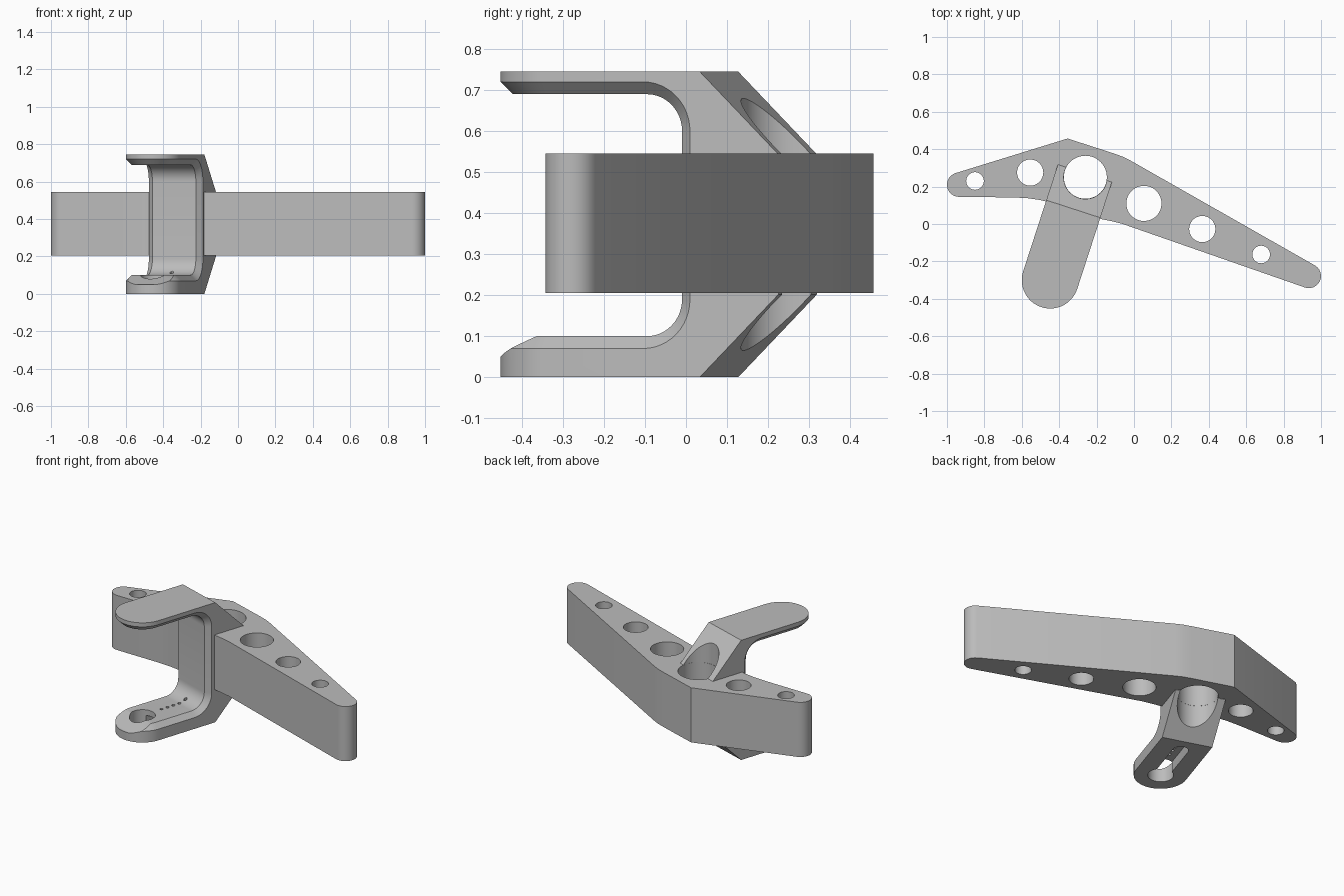
import bpy, bmesh
from math import sin, cos, radians

if "Cube" in bpy.data.objects:
    bpy.data.objects.remove(bpy.data.objects["Cube"])

grey = bpy.data.materials.new("plain grey")
grey.use_nodes = True
grey.diffuse_color = (0.5, 0.5, 0.5, 1)
grey.node_tree.nodes["Principled BSDF"].inputs["Base Color"].default_value = (0.5, 0.5, 0.5, 1)


def arc(cx, cy, r, start, end, n=12):
    angles = [radians(start + (end - start) * i / n) for i in range(n + 1)]
    return [(cx + r * cos(a), cy + r * sin(a)) for a in angles]


def prism(name, outline, lo, hi, sideways=False):
    """Extrude an outline along z, or a (y, z) outline along x when sideways."""
    bm = bmesh.new()
    place = (lambda p: (lo, p[0], p[1])) if sideways else (lambda p: (p[0], p[1], lo))
    face = bm.faces.new([bm.verts.new(place(p)) for p in outline])
    new = bmesh.ops.extrude_face_region(bm, geom=[face])["geom"]
    shift = (hi - lo, 0, 0) if sideways else (0, 0, hi - lo)
    bmesh.ops.translate(bm, vec=shift, verts=[v for v in new if isinstance(v, bmesh.types.BMVert)])
    bmesh.ops.recalc_face_normals(bm, faces=bm.faces)
    mesh = bpy.data.meshes.new(name)
    bm.to_mesh(mesh)
    bm.free()
    mesh.materials.append(grey)
    obj = bpy.data.objects.new(name, mesh)
    bpy.context.collection.objects.link(obj)
    return obj


def combine(target, cutter, operation="DIFFERENCE"):
    mod = target.modifiers.new("cut", "BOOLEAN")
    mod.object, mod.operation, mod.solver = cutter, operation, "EXACT"
    bpy.context.view_layer.objects.active = target
    bpy.ops.object.modifier_apply(modifier=mod.name)
    bpy.data.objects.remove(cutter)


def drill(target, x, y, r, lo=-0.1, hi=0.9, n=48):
    combine(target, prism("drill", arc(x, y, r, 0, 360 - 360 / n, n - 1), lo, hi))


def smooth(obj):
    bpy.ops.object.select_all(action="DESELECT")
    obj.select_set(True)
    bpy.context.view_layer.objects.active = obj
    bpy.ops.object.shade_smooth_by_angle(angle=radians(30))


# Long bent bar with rounded ends
outline = arc(-0.935, 0.21, 0.065, 107, 268)
outline += [(-0.64, 0.142), (-0.57, 0.138), (-0.5, 0.128), (-0.44, 0.112),
            (-0.17, 0.025), (-0.12, 0.015), (-0.06, 0)]
outline += arc(0.935, -0.278, 0.065, -109, 60)
outline += [(-0.02, 0.34), (-0.06, 0.36), (-0.11, 0.378), (-0.355, 0.457)]
bar = prism("main_bar", outline, 0.205, 0.545)
for x, y, r in [(-0.85, 0.23, 0.047), (-0.555, 0.275, 0.07), (-0.26, 0.25, 0.115),
                (0.053, 0.11, 0.094), (0.365, -0.027, 0.07), (0.68, -0.163, 0.047)]:
    drill(bar, x, y, r)
smooth(bar)

# Bracket: side profile of the channel, built along its own y axis
WALL, BACK, TOP, LOW, HIGH, FILLET = 0.345, 0.602, 0.745, 0.1, 0.69, 0.09
profile = [(-0.3, 0), (0.4, 0), (BACK, 0.202), (BACK, TOP - 0.202), (0.4, TOP), (-0.3, TOP), (-0.3, HIGH)]
profile += arc(WALL - FILLET, HIGH - FILLET, FILLET, 90, 0)
profile += arc(WALL - FILLET, LOW + FILLET, FILLET, 0, -90)
profile += [(-0.3, LOW)]
bracket = prism("bracket", profile, -0.3, 0.3, sideways=True)

# Round the free ends of both plates
HALF = 0.152
plan = arc(0, 0, HALF, 180, 360, 32) + [(HALF, 0.8), (-HALF, 0.8)]
combine(bracket, prism("plan", plan, -0.1, 0.9), "INTERSECT")

# Chamfer the rim of the channel
bm = bmesh.new()
bm.from_mesh(bracket.data)
rim = [e for e in bm.edges
       if all(LOW - 0.001 < v.co.z < HIGH + 0.001 and v.co.y < WALL + 0.002 for v in e.verts)
       and abs(e.verts[0].co.x - e.verts[1].co.x) < 0.2]
bmesh.ops.bevel(bm, geom=rim, offset=0.03, offset_type="OFFSET", segments=1,
                affect="EDGES", clamp_overlap=False)
bm.to_mesh(bracket.data)
bm.free()

# Sloping nose on the lower plate
nose = [(-0.007, 0.11), (-0.14, 0.05), (-0.3, 0.05), (-0.3, 0.3), (-0.007, 0.3)]
combine(bracket, prism("nose", nose, -0.4, 0.4, sideways=True))

# Large shared hole, lower-plate hole, underside slot and row of pin holes
drill(bracket, 0.009, 0.581, 0.116)
drill(bracket, 0, 0, 0.073, -0.1, 0.3)
slot = arc(0, 0, 0.045, 180, 360) + arc(0, 0.3, 0.045, 0, 180)
combine(bracket, prism("slot", slot, -0.1, 0.065))
for i in range(5):
    drill(bracket, 0, 0.135 + 0.042 * i, 0.01, -0.1, 0.3, 12)

bracket.location = (-0.448, -0.3, 0)
bracket.rotation_euler = (0, 0, radians(-18))
smooth(bracket)
